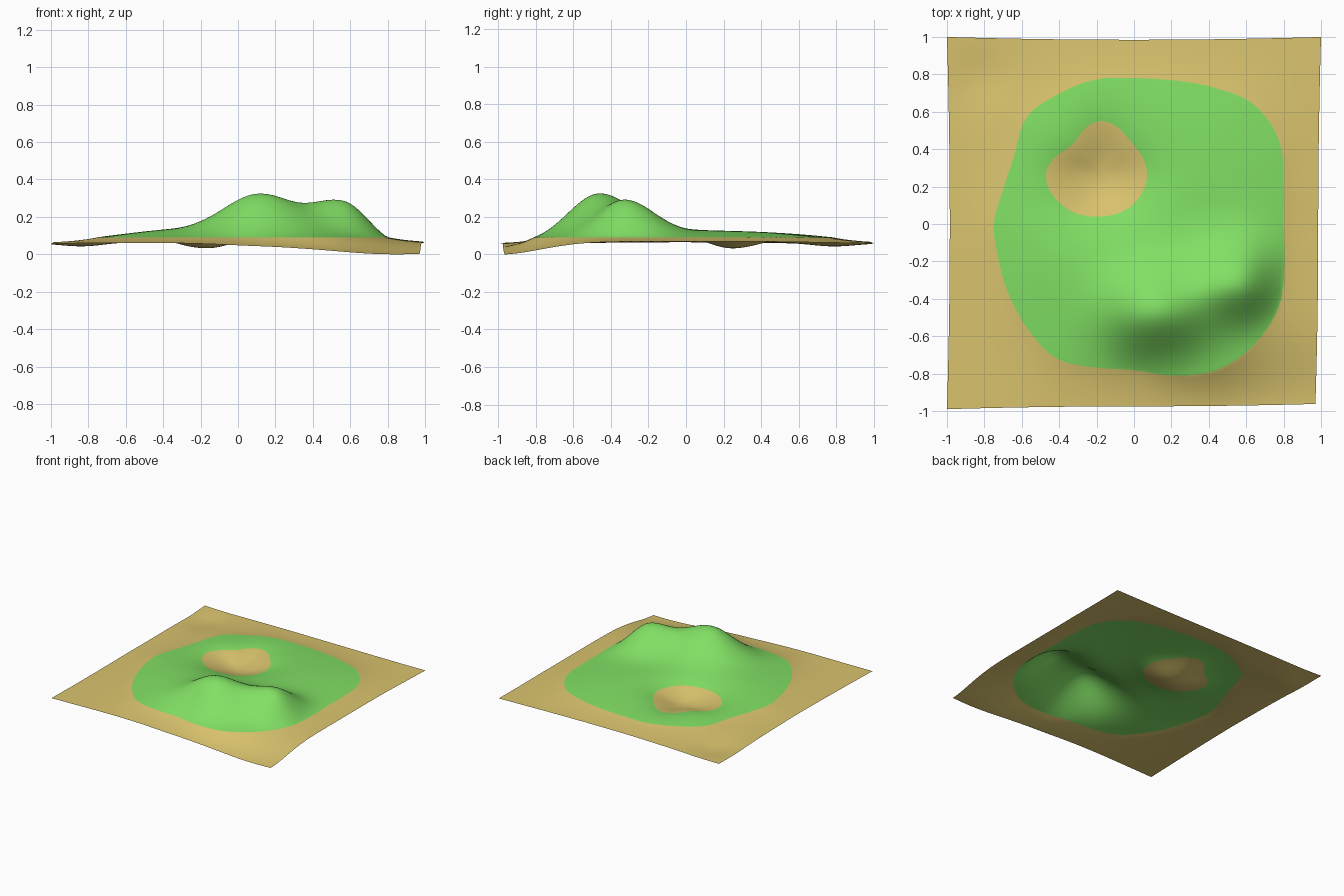
import bpy, bmesh, math

if "Cube" in bpy.data.objects:
    bpy.data.objects.remove(bpy.data.objects["Cube"])

N = 150          # grid cells per side
SHORE = 0.093    # height where sand turns to grass

# radii of the grass outline (every 15 deg) and of the pit outline (every 45 deg)
ISLAND = [.80, .83, .895, .905, .845, .797, .78, .80, .805, .81, .74, .725,
          .75, .75, .77, .80, .83, .795, .78, .84, .90, .91, .89, .83]
PIT = [.25, .235, .28, .215, .29, .26, .23, .24]
PIT_X, PIT_Y = -.18, .27


def ratio(x, y, radii):
    """Distance from the centre relative to a smooth closed outline."""
    n = len(radii)
    t = (math.atan2(y, x) / math.tau) % 1.0 * n
    i = int(t)
    f = t - i
    a, b, c, d = (radii[(i + k) % n] for k in (-1, 0, 1, 2))
    r = b + .5 * f * (c - a + f * (2*a - 5*b + 4*c - d + f * (3*(b - c) + d - a)))
    return math.hypot(x, y) / r


def bump(x, y, cx, cy, left, right, front, back):
    """Bell-shaped hill with a different spread on each side."""
    sx = left if x < cx else right
    sy = front if y < cy else back
    return math.exp(-((x - cx) / sx) ** 2 / 2 - ((y - cy) / sy) ** 2 / 2)


def height(x, y):
    s = ratio(x, y, ISLAND)
    if s >= 1:
        # beach, sinking towards the front right and the back left corner
        h = SHORE - .033 * (1 - math.exp(-(s - 1) / .2))
        dip = .066 * bump(x, y, .74, -.98, .5, .5, .22, .22)
        dip += .02 * bump(x, y, -.82, .78, .12, .12, .12, .12)
        return h - dip * (1 - math.exp(-(s - 1) / .12))
    # low dome with two hills
    land = .045 * (1 - s * s)
    hills = .2 * bump(x, y, .11, -.47, .19, .2, .15, .17)
    hills += .165 * bump(x, y, .56, -.32, .17, .13, .13, .155)
    hills += .012 * bump(x, y, -.35, -.2, .2, .2, .2, .2)
    land += hills * (1 - s ** 16)
    # sandy pit
    p = ratio(x - PIT_X, y - PIT_Y, PIT)
    return SHORE + land * (1 - math.exp(.92 * (1 - p * p)))


def edge_warp(u, v):
    """Slightly uneven border of the sheet."""
    x = u * (1 - .015 * (1 - v * v) * u * u)
    y = v * (1 - .015 * (1 - u * u) * v * v)
    if v < 0:
        x -= .03 * max(u, 0) ** 3 * v * v
        y += (.01 + .028 * max(u, 0) ** 2) * v * v
    return x, y


def material(name, colour):
    m = bpy.data.materials.new(name)
    m.diffuse_color = (*colour, 1)
    m.use_nodes = True
    m.node_tree.nodes["Principled BSDF"].inputs["Base Color"].default_value = m.diffuse_color
    return m


# terrain sheet
bm = bmesh.new()
bmesh.ops.create_grid(bm, x_segments=N, y_segments=N, size=1)
for v in bm.verts:
    x, y = edge_warp(v.co.x, v.co.y)
    v.co = (x, y, height(x, y))

# cut along the shore height, then colour by height
bmesh.ops.bisect_plane(bm, geom=bm.verts[:] + bm.edges[:] + bm.faces[:], dist=1e-5,
                       plane_co=(0, 0, SHORE), plane_no=(0, 0, 1))
low = min(v.co.z for v in bm.verts)
for f in bm.faces:
    f.smooth = True
    f.material_index = 1 if f.calc_center_median().z > SHORE else 0
for v in bm.verts:
    v.co.z -= low

mesh = bpy.data.meshes.new("island_terrain")
bm.to_mesh(mesh)
bm.free()
mesh.materials.append(material("sand", (.70, .55, .155)))
mesh.materials.append(material("grass", (.22, .74, .127)))
terrain = bpy.data.objects.new("island_terrain", mesh)
bpy.context.collection.objects.link(terrain)
